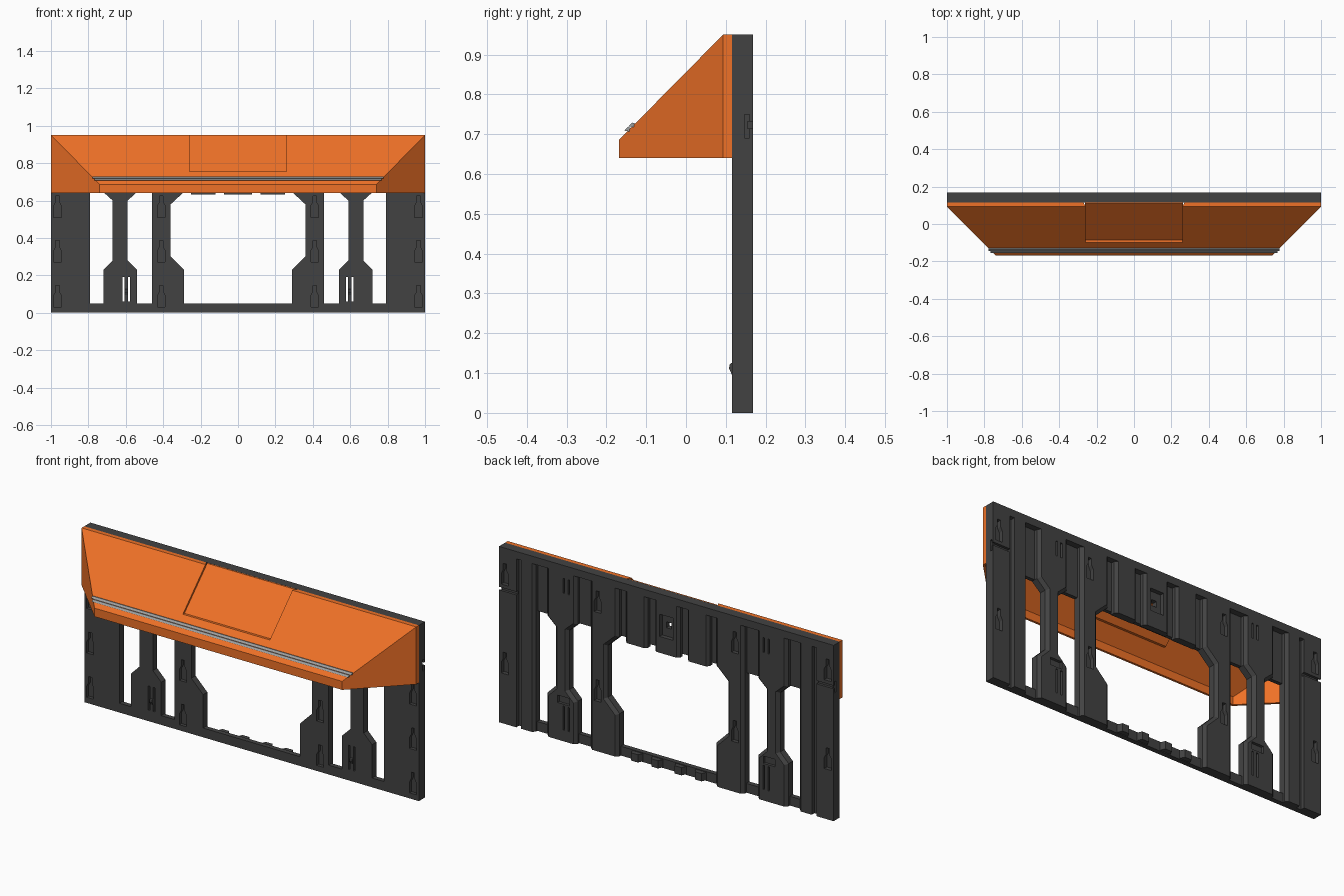
import bpy, bmesh

if "Cube" in bpy.data.objects:
    bpy.data.objects.remove(bpy.data.objects["Cube"])

def material(name, rgb):
    m = bpy.data.materials.new(name)
    m.diffuse_color = (*rgb, 1)
    m.use_nodes = True
    m.node_tree.nodes["Principled BSDF"].inputs["Base Color"].default_value = m.diffuse_color
    return m

DARK = material("dark_plastic", (0.055, 0.055, 0.055))
ORANGE = material("orange_paint", (0.86, 0.165, 0.02))
STEEL = material("grey_strip", (0.33, 0.34, 0.34))
F, B = 0.116, 0.168          # front and back of the panel

def finish(name, bm, mat):
    me = bpy.data.meshes.new(name)
    bm.to_mesh(me)
    bm.free()
    ob = bpy.data.objects.new(name, me)
    bpy.context.collection.objects.link(ob)
    if mat:
        me.materials.append(mat)
    return ob

def prisms(name, parts, axis='y', mat=DARK, chamfer=0):
    """Extrude each (profile, start, end) along the axis; optionally chamfer the back edges."""
    put = {'x': lambda p, t: (t, p[0], p[1]),
           'y': lambda p, t: (p[0], t, p[1]),
           'z': lambda p, t: (p[0], p[1], t)}[axis]
    bm = bmesh.new()
    for pts, a, b in parts:
        lo = [bm.verts.new(put(p, a)) for p in pts]
        hi = [bm.verts.new(put(p, b)) for p in pts]
        bm.faces.new(lo)
        bm.faces.new(hi)
        for i in range(len(pts)):
            j = (i + 1) % len(pts)
            bm.faces.new((lo[i], lo[j], hi[j], hi[i]))
    bmesh.ops.recalc_face_normals(bm, faces=bm.faces)
    if chamfer:
        def wanted(e):
            v, w = (q.co for q in e.verts)
            return (v.y > B - 1e-4 and w.y > B - 1e-4 and abs(v.z - w.z) > 1e-4
                    and min(abs(v.x), abs(w.x)) < 0.99)
        bmesh.ops.bevel(bm, geom=[e for e in bm.edges if wanted(e)], offset=chamfer,
                        segments=1, affect='EDGES')
    return finish(name, bm, mat)

def rect(x0, x1, z0, z1):
    return [(x0, z0), (x1, z0), (x1, z1), (x0, z1)]

def bake(ob):
    dg = bpy.context.evaluated_depsgraph_get()
    ob.data = bpy.data.meshes.new_from_object(ob.evaluated_get(dg))
    ob.modifiers.clear()

def cut(ob, parts, axis='y'):
    cutter = prisms("cutter", parts, axis, None)
    cutter.hide_render = True
    m = ob.modifiers.new("cut", 'BOOLEAN')
    m.operation, m.solver, m.use_self, m.object = 'DIFFERENCE', 'EXACT', True, cutter
    bake(ob)
    bpy.data.objects.remove(cutter)

def keyhole(cx, z):
    half = [(.021, 0), (.021, .06), (.01, .08), (.01, .115)]
    return [(cx + x, z + h) for x, h in half] + [(cx - x, z + h) for x, h in reversed(half)]

def keyholes(cx):
    front = [(keyhole(cx, .03 + .24 * k), F - .02, F + .018) for k in range(3)]
    return front + [(keyhole(cx, .03 + .24 * k), B - .022, B + .02) for k in (1, 3)]

TOP = 0.91
for s, side in ((-1, "left"), (1, "right")):
    def m(pts):
        return [(s * x, z) for x, z in pts]

    # end post with back grooves, side notch and keyholes
    end = prisms("end_post_" + side, [(m(rect(.79, 1, 0, TOP)), F, B)], chamfer=.014)
    cut(end, keyholes(s * .965) + [
        (m(rect(.87, .897, -.1, 1)), B - .024, B + .02),
        (m(rect(.89, 1.1, .715, .732)), B - .014, B + .02),
        (m(rect(.988, 1.1, .69, .75)), .147, .16)])

    # waisted clip post with slits
    clip = prisms("clip_post_" + side, [(m([
        (.54, 0), (.72, 0), (.72, .23), (.67, .28), (.67, .6), (.72, .645), (.72, TOP),
        (.54, TOP), (.54, .645), (.59, .6), (.59, .28), (.54, .23)]), F, B)], chamfer=.016)
    slits = [(m(rect(x - .005, x + .005, z, z + h)), F - .02, B + .02)
             for x in (.583, .613) for z, h in ((.06, .13), (.8, .08))]
    cut(clip, slits + [(m(rect(.58, .65, .2, .24)), B - .015, B + .02)])
    prisms("clip_hook_" + side, [([(F + .002, .09), (F + .002, .128), (.11, .122), (.108, .112)],
                                  s * .59, s * .606)], 'x')

    # inner post framing the central opening
    inner = prisms("inner_post_" + side, [(m([
        (.29, 0), (.46, 0), (.46, TOP), (.29, TOP), (.29, .645), (.36, .58),
        (.36, .3), (.29, .23)]), F, B)], chamfer=.016)
    cut(inner, keyholes(s * .41))

    # thin webs between the posts, bottom and top
    for i, (a, b) in enumerate(((.46, .54), (.72, .79))):
        prisms(f"web_{side}_{i}", [(m(rect(a, b, 0, .05)), F, .142),
                                   (m(rect(a, b, .645, TOP)), F, .136)])

    # upper back rib
    prisms("upper_rib_" + side, [(m(rect(.12, .25, .632, TOP)), .13, B)], chamfer=.014)

# central bottom rail and its stubs
prisms("bottom_rail", [(rect(-.29, .29, 0, .05), F, .142)])
prisms("rail_stubs", [([(x - .032, .142), (x + .032, .142), (x + .02, B), (x - .02, B)], .004, .046)
                      for x in (-.19, -.07, .07, .19)], 'z')

# central upper plate, middle rib with screw hole, top beam
plate = prisms("upper_plate", [(rect(-.29, .29, .645, TOP), F, .136)])
rib = prisms("middle_rib", [(rect(-.075, .075, .632, TOP), .136, B)], chamfer=.014)
cut(plate, [(rect(-.016, .016, .765, .797), .1, .2)])
cut(rib, [(rect(-.04, .04, .72, .84), .145, .2)])
cut(rib, [(rect(-.016, .016, .765, .797), .1, .2)])
prisms("top_beam", [(rect(-1, 1, TOP, .95), F, B)])

# hollow hood, open below and at the back
half = [(1, F, .95), (1, .093, .95), (.74, -.168, .686), (.74, -.168, .64),
        (1, .093, .64), (1, F, .64)]
bm = bmesh.new()
R = [bm.verts.new(p) for p in half]
L = [bm.verts.new((-x, y, z)) for x, y, z in half]
for i in range(3):
    bm.faces.new((R[i], L[i], L[i + 1], R[i + 1]))
for V in (R, L):
    bm.faces.new((V[1], V[2], V[3], V[4]))
    bm.faces.new((V[0], V[1], V[4], V[5]))
bmesh.ops.recalc_face_normals(bm, faces=bm.faces)
bm.faces.ensure_lookup_table()
if bm.faces[0].normal.z < 0:
    bmesh.ops.reverse_faces(bm, faces=bm.faces)
hood = finish("hood", bm, ORANGE)
shell = hood.modifiers.new("shell", 'SOLIDIFY')
shell.thickness, shell.offset, shell.use_even_offset = .012, -1, True
bake(hood)
cut(hood, [([(-.26, -.3), (.26, -.3), (.26, .097), (.28, .13), (-.28, .13), (-.26, .097)],
            .755, 1.1)], 'z')

# recessed flap set in the hood
prisms("hood_flap", [([(-.096, .745), (.109, .95), (.1155, .95), (.1155, .94), (-.08, .745)],
                      -.262, .262)], 'x', ORANGE)

# double grey strip along the lower slope
for i, z in enumerate((.708, .719)):
    w = .74 + (z - .686) + .004
    prisms(f"strip_{i}", [([(z - .863, z + .001), (z - .854, z + .010),
                            (z - .843, z + .007), (z - .851, z - .001)], -w, w)], 'x', STEEL)
